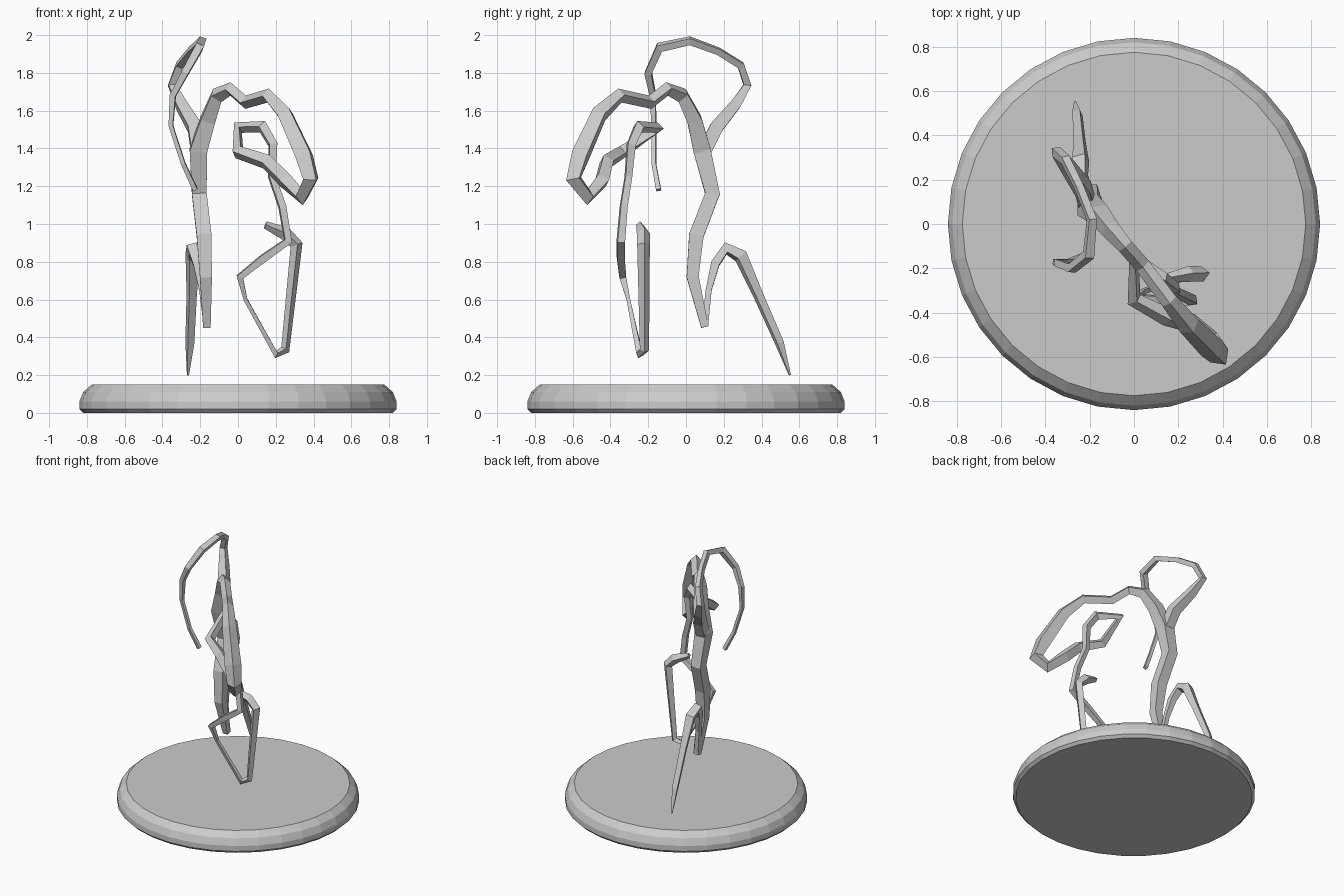
import bpy, bmesh, math
from mathutils import Vector, Quaternion


def make_object(name, bm):
    bmesh.ops.recalc_face_normals(bm, faces=bm.faces)
    me = bpy.data.meshes.new(name)
    bm.to_mesh(me)
    bm.free()
    ob = bpy.data.objects.new(name, me)
    bpy.context.collection.objects.link(ob)
    return ob


def loft(bm, rings):
    for a, b in zip(rings, rings[1:]):
        n = len(a)
        for i in range(n):
            bm.faces.new((a[i], a[(i + 1) % n], b[(i + 1) % n], b[i]))
    bm.faces.new(rings[0])
    bm.faces.new(rings[-1])


def strand(name, points, sides=4, twist=0.0):
    """Faceted tube through (x, y, z, radius) points."""
    bm = bmesh.new()
    pos = [Vector(p[:3]) for p in points]
    rings, normal, prev = [], None, None
    for i, p in enumerate(pos):
        d_in = (p - pos[max(i - 1, 0)]).normalized()
        d_out = (pos[min(i + 1, len(pos) - 1)] - p).normalized()
        t = (d_in + d_out).normalized()
        if normal is None:
            normal = t.orthogonal().normalized()
        else:
            normal = prev.rotation_difference(t) @ normal
        prev = t
        normal = (normal - t * normal.dot(t)).normalized()
        start = Quaternion(t, twist * i) @ normal
        rings.append([bm.verts.new(p + points[i][3] *
                      (Quaternion(t, math.tau * k / sides) @ start))
                      for k in range(sides)])
    loft(bm, rings)
    return make_object(name, bm)


# Round plinth with rounded upper edge
bm = bmesh.new()
profile = [(0.82, 0), (0.84, 0.02), (0.84, 0.06), (0.82, 0.11), (0.775, 0.15)]
loft(bm, [[bm.verts.new((r * math.cos(math.tau * k / 32),
                         r * math.sin(math.tau * k / 32), z))
           for k in range(32)] for r, z in profile])
make_object("plinth", bm)

# Rear leg, trunk, and the arm that bends forward and curls back
strand("trunk_and_arm", [
    (-0.165, 0.10, 0.455, .028), (-0.17, 0.035, 0.72, .045),
    (-0.18, 0.055, 0.94, .055), (-0.205, 0.14, 1.16, .055),
    (-0.21, 0.085, 1.39, .065), (-0.16, 0.045, 1.55, .055),
    (-0.11, -0.02, 1.68, .045), (-0.04, -0.10, 1.715, .036),
    (0.04, -0.19, 1.645, .036), (0.16, -0.35, 1.68, .038),
    (0.25, -0.46, 1.58, .05), (0.35, -0.56, 1.36, .058),
    (0.385, -0.595, 1.24, .05), (0.34, -0.52, 1.145, .045),
    (0.25, -0.445, 1.23, .045), (0.15, -0.42, 1.33, .042),
    (0.0, -0.34, 1.38, .036), (0.0, -0.15, 1.51, .034),
    (0.13, -0.25, 1.515, .034), (0.185, -0.29, 1.42, .03),
    (0.18, -0.305, 1.25, .025), (0.235, -0.33, 1.09, .026),
    (0.265, -0.345, 0.91, .028), (0.13, -0.345, 0.815, .028),
    (0.01, -0.335, 0.72, .025), (0.04, -0.305, 0.6, .014),
    (0.20, -0.245, 0.31, .022), (0.25, -0.22, 0.335, .025),
    (0.31, -0.225, 0.89, .034), (0.25, -0.225, 0.95, .036),
    (0.145, -0.245, 0.995, .02)])

# Looping head strand with a hanging tail
strand("head_loop", [
    (-0.21, 0.09, 1.37, .05), (-0.23, 0.16, 1.51, .05),
    (-0.30, 0.26, 1.63, .04), (-0.35, 0.325, 1.735, .028),
    (-0.31, 0.29, 1.84, .026), (-0.25, 0.17, 1.915, .024),
    (-0.19, 0.02, 1.97, .026), (-0.205, -0.14, 1.935, .03),
    (-0.28, -0.20, 1.80, .026), (-0.345, -0.175, 1.68, .022),
    (-0.355, -0.17, 1.52, .016), (-0.29, -0.17, 1.32, .016),
    (-0.225, -0.145, 1.18, .018)])

# Bent rear foot rising from the trunk and reaching back
strand("rear_foot", [
    (-0.165, 0.10, 0.46, .024), (-0.19, 0.12, 0.65, .022),
    (-0.215, 0.155, 0.79, .032), (-0.24, 0.21, 0.87, .038),
    (-0.24, 0.29, 0.83, .042), (-0.245, 0.38, 0.63, .03),
    (-0.255, 0.495, 0.37, .026), (-0.265, 0.55, 0.20, .006)])
